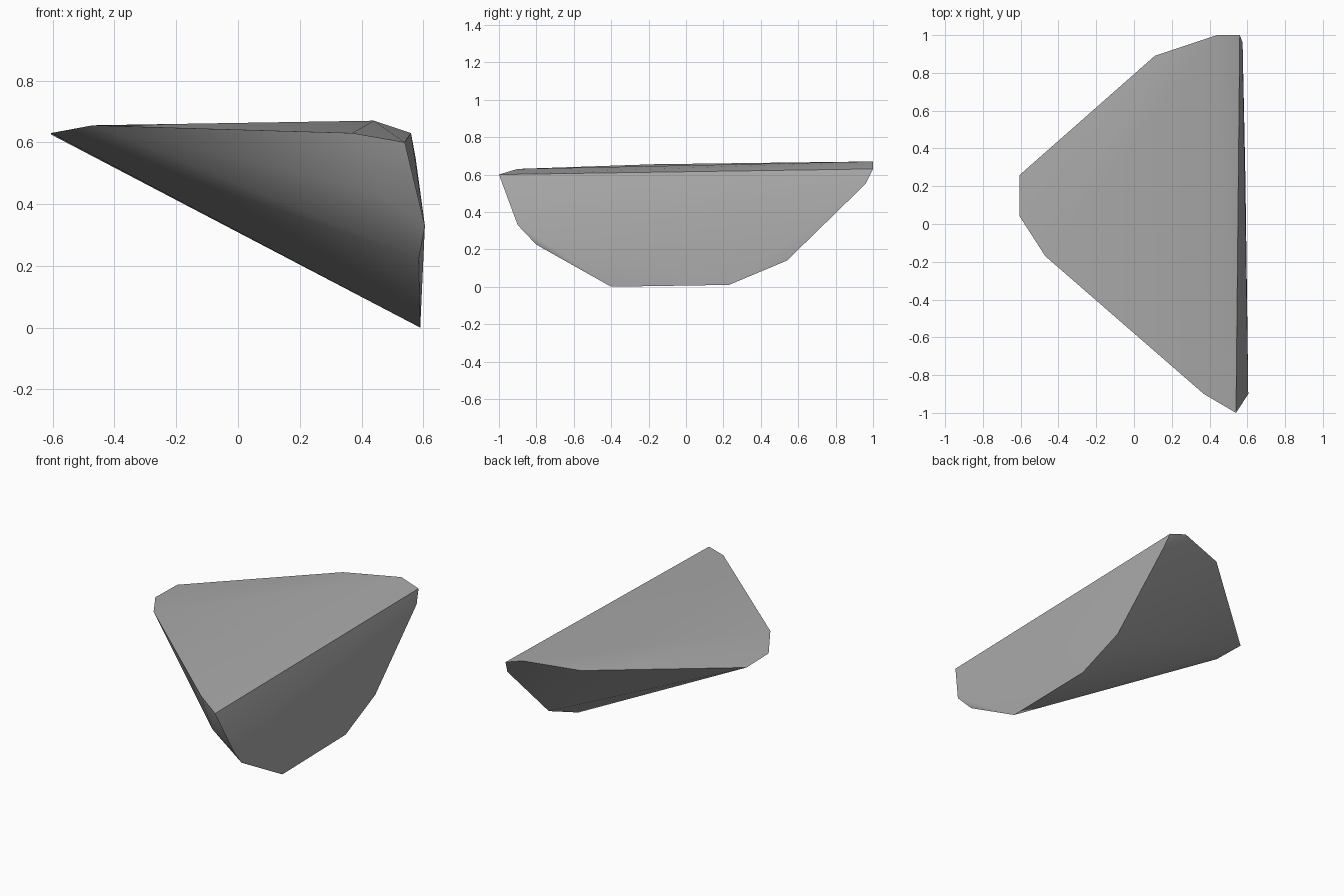
import bpy, bmesh, math

cube = bpy.data.objects.get("Cube")
if cube:
    bpy.data.objects.remove(cube, do_unlink=True)

# Plain stone colour
stone = bpy.data.materials.new("stone_grey")
stone.use_nodes = True
colour = (0.4, 0.4, 0.4, 1)
stone.diffuse_color = colour
stone.node_tree.nodes["Principled BSDF"].inputs["Base Color"].default_value = colour

# Corners of the wedge: top rim, then the steep side and its lower edge
top_rim = [(0.44, 1, 0.67), (0.56, 1, 0.63), (0.54, -1, 0.6), (0.37, -0.9, 0.63),
           (-0.47, -0.17, 0.655), (-0.605, 0.04, 0.63), (-0.605, 0.26, 0.625),
           (0.11, 0.89, 0.655)]
steep_side = [(0.575, 0.96, 0.55), (0.605, -0.9, 0.33), (0.585, -0.8, 0.225),
              (0.59, -0.4, 0), (0.59, 0.23, 0.01), (0.58, 0.54, 0.14)]
front_bulge = [(0.45, -0.9, 0.44)]

# Wrap the corners in a convex shell
bm = bmesh.new()
for corner in top_rim + steep_side + front_bulge:
    bm.verts.new(corner)
hull = bmesh.ops.convex_hull(bm, input=bm.verts[:])
loose = [v for v in bm.verts if not v.link_faces]
bmesh.ops.delete(bm, geom=loose, context='VERTS')
bmesh.ops.recalc_face_normals(bm, faces=bm.faces[:])

mesh = bpy.data.meshes.new("rock_wedge")
bm.to_mesh(mesh)
bm.free()
mesh.materials.append(stone)
rock = bpy.data.objects.new("rock_wedge", mesh)
bpy.context.collection.objects.link(rock)

# Soft shading across shallow facets, crisp main edges
bpy.ops.object.select_all(action='DESELECT')
rock.select_set(True)
bpy.context.view_layer.objects.active = rock
bpy.ops.object.shade_smooth_by_angle(angle=math.radians(30))
